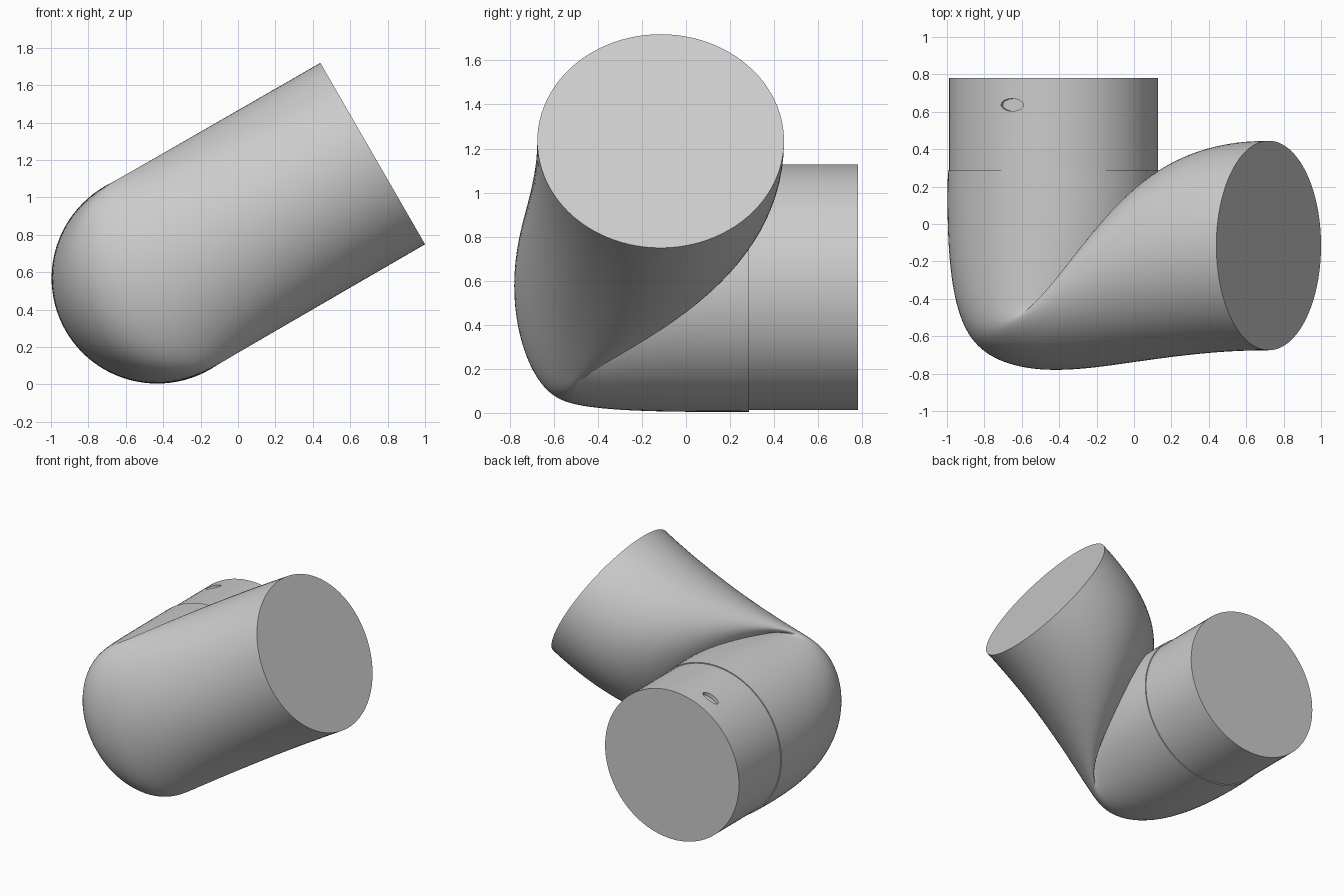
import bpy
import bmesh
from math import sin, cos, pi, radians
from mathutils import Vector, Matrix

if "Cube" in bpy.data.objects:
    bpy.data.objects.remove(bpy.data.objects["Cube"], do_unlink=True)

grey = bpy.data.materials.new("plain_grey")
grey.use_nodes = True
GREY = (0.6, 0.6, 0.6, 1)
grey.diffuse_color = GREY
grey.node_tree.nodes["Principled BSDF"].inputs["Base Color"].default_value = GREY

# Elbow axes: the outlet runs along U, the inlet along Y, V is square to both
U = Vector((cos(radians(30)), 0, sin(radians(30))))
V = Vector((-U.z, 0, U.x))
Y = Vector((0, 1, 0))
CORNER = Vector((-0.43, 0, 0.57))
SIDES, STEPS = 96, 64


def finish(name, bm):
    bmesh.ops.recalc_face_normals(bm, faces=bm.faces)
    mesh = bpy.data.meshes.new(name)
    bm.to_mesh(mesh)
    bm.free()
    mesh.materials.append(grey)
    obj = bpy.data.objects.new(name, mesh)
    bpy.context.collection.objects.link(obj)
    return obj


def smooth(obj):
    bpy.ops.object.select_all(action="DESELECT")
    obj.select_set(True)
    bpy.context.view_layer.objects.active = obj
    bpy.ops.object.shade_smooth_by_angle(angle=radians(35))


def cylinder(name, radius, depth, matrix):
    bm = bmesh.new()
    bmesh.ops.create_cone(bm, cap_ends=True, segments=SIDES, radius1=radius,
                          radius2=radius, depth=depth, matrix=matrix)
    return finish(name, bm)


# Elbow body: a loft between two circles, leaving each one square to its plane
start = CORNER + Y * 0.285
end = CORNER + U * 1.328 - Y * 0.115
start_pull, end_pull = -4.5 * Y, 4.15 * U

bm = bmesh.new()
rings = []
for i in range(STEPS + 1):
    t = i / STEPS
    blend = t * t * (3 - 2 * t)
    centre = (start * (1 - blend) + end * blend
              + start_pull * t * (1 - t) ** 2 - end_pull * t * t * (1 - t))
    radius = 0.565 - 0.005 * t
    swell = 1 + 0.25 * t * (1 - t) ** 2
    across = (U * (1 - blend) + Y * blend) * radius * swell
    ring = []
    for j in range(SIDES):
        a = 2 * pi * j / SIDES
        ring.append(bm.verts.new(centre + across * cos(a) + V * radius * sin(a)))
    rings.append(ring)
for low, high in zip(rings, rings[1:]):
    for j in range(SIDES):
        k = (j + 1) % SIDES
        bm.faces.new((low[j], low[k], high[k], high[j]))
bm.faces.new(rings[0])
bm.faces.new(rings[-1])
smooth(finish("elbow_body", bm))

# Inlet collar: slightly narrower pipe at the back
collar = cylinder("inlet_collar", 0.558, 0.53,
                  Matrix.Translation(CORNER + Y * 0.515) @ Matrix.Rotation(pi / 2, 4, "X"))

# Small oval recess in the top of the collar
tilt = Matrix.Rotation(radians(-23.5), 4, "Y")
place = Matrix.Translation(CORNER + Y * 0.637) @ tilt @ Matrix.Translation((0, 0, 0.58))
cutter = cylinder("recess_cutter", 1, 0.1, place @ Matrix.Diagonal((0.065, 0.033, 1, 1)))
cutter.hide_render = True

cut = collar.modifiers.new("recess", "BOOLEAN")
cut.operation = "DIFFERENCE"
cut.solver = "EXACT"
cut.object = cutter
bpy.context.view_layer.objects.active = collar
bpy.ops.object.modifier_apply(modifier=cut.name)
bpy.data.objects.remove(cutter, do_unlink=True)
smooth(collar)
